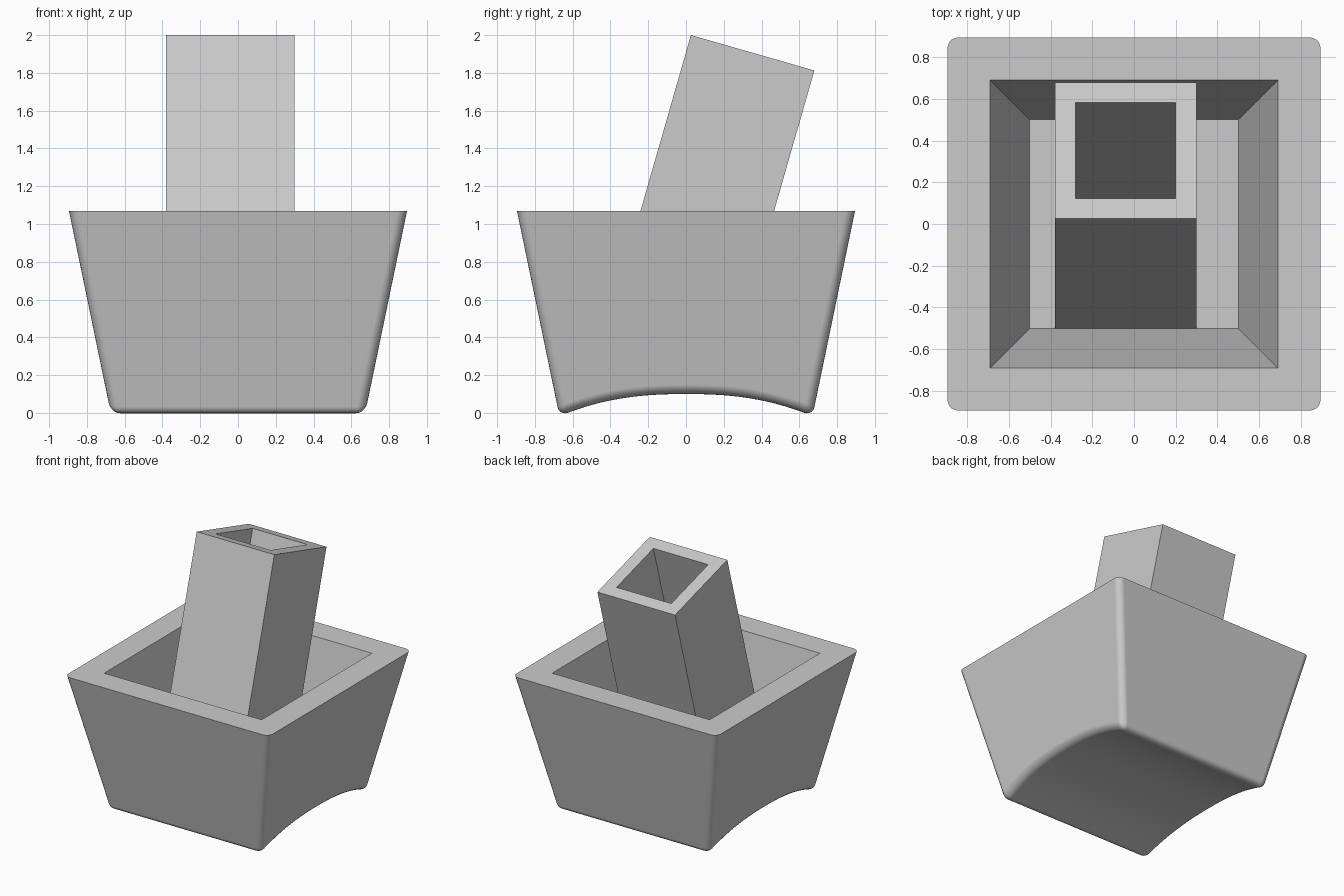
import bpy, bmesh, math
from mathutils import Vector

cube = bpy.data.objects.get("Cube")
if cube:
    bpy.data.objects.remove(cube, do_unlink=True)

RIM_Z, RIM_HALF, SLOPE = 1.07, 0.895, 0.207   # outer taper
FLOOR_Z, MOUTH_HALF = 0.16, 0.69              # cavity

grey = bpy.data.materials.new("plain grey")
grey.use_nodes = True
grey.diffuse_color = (0.6, 0.6, 0.6, 1)
grey.node_tree.nodes["Principled BSDF"].inputs["Base Color"].default_value = grey.diffuse_color


def make_object(name, bm):
    bmesh.ops.recalc_face_normals(bm, faces=bm.faces)
    mesh = bpy.data.meshes.new(name)
    bm.to_mesh(mesh)
    bm.free()
    mesh.materials.append(grey)
    obj = bpy.data.objects.new(name, mesh)
    bpy.context.collection.objects.link(obj)
    return obj


def square(bm, half, z):
    return [bm.verts.new((sx * half, sy * half, z))
            for sx, sy in ((-1, -1), (1, -1), (1, 1), (-1, 1))]


def wall(bm, low, high):
    """Four faces joining two loops of four corners."""
    for i in range(4):
        j = (i + 1) % 4
        bm.faces.new((low[i], low[j], high[j], high[i]))


# Tapered planter body with an arched underside
bm = bmesh.new()
rim = square(bm, RIM_HALF, RIM_Z)
foot_z, arch_z, steps = -0.017, 0.10, 20
foot_half = RIM_HALF - SLOPE * (RIM_Z - foot_z)
left, right = [], []
for i in range(steps + 1):
    t = 2 * i / steps - 1
    z = arch_z + (foot_z - arch_z) * abs(t) ** 2.4
    x = RIM_HALF - SLOPE * (RIM_Z - z)
    left.append(bm.verts.new((-x, t * foot_half, z)))
    right.append(bm.verts.new((x, t * foot_half, z)))
for i in range(steps):
    bm.faces.new((left[i], left[i + 1], right[i + 1], right[i]))
bm.faces.new(left + [rim[3], rim[0]])
bm.faces.new(right + [rim[2], rim[1]])
bm.faces.new((left[0], right[0], rim[1], rim[0]))
bm.faces.new((left[-1], right[-1], rim[2], rim[3]))
top = bm.faces.new(rim)
bmesh.ops.recalc_face_normals(bm, faces=bm.faces)

# Round the upright corners and the lower outline, leaving the rim sharp
inner_arch = {frozenset((a, b)) for a, b in zip(left[1:-1], right[1:-1])}
rounded = [e for e in bm.edges
           if e not in top.edges[:] and frozenset(e.verts) not in inner_arch]
bmesh.ops.bevel(bm, geom=rounded, offset=0.05, offset_type='OFFSET',
                segments=5, profile=0.5, affect='EDGES', clamp_overlap=True)

# Open the top and sink the tapered cavity
lid = [f for f in bm.faces if all(abs(v.co.z - RIM_Z) < 1e-4 for v in f.verts)]
bmesh.ops.delete(bm, geom=lid, context='FACES_ONLY')
mouth = square(bm, MOUTH_HALF, RIM_Z)
floor = square(bm, MOUTH_HALF - SLOPE * (RIM_Z - FLOOR_Z), FLOOR_Z)
wall(bm, floor, mouth)
bm.faces.new(floor)
border = [e for e in bm.edges if e.is_boundary]
bmesh.ops.triangle_fill(bm, edges=border, use_beauty=True, normal=(0, 0, 1))
body = make_object("planter_body", bm)

bpy.ops.object.select_all(action='DESELECT')
body.select_set(True)
bpy.context.view_layer.objects.active = body
bpy.ops.object.shade_smooth_by_angle(angle=math.radians(30))
weighted = body.modifiers.new("even_shading", 'WEIGHTED_NORMAL')
weighted.keep_sharp = True

# Leaning square tube standing on the cavity floor
LEAN, SIDE = math.radians(16), 0.68
axis = Vector((0, math.sin(LEAN), math.cos(LEAN)))
across = Vector((0, math.cos(LEAN), -math.sin(LEAN)))
corner = Vector((-0.38, 0.026, 2.0))


def tube_loops(bm, inset):
    high, low = [], []
    a, b = inset, SIDE - inset
    for x, s in ((a, a), (b, a), (b, b), (a, b)):
        p = corner + Vector((x, 0, 0)) + across * s
        high.append(bm.verts.new(p))
        low.append(bm.verts.new(p - axis * ((p.z - FLOOR_Z) / axis.z)))
    return low, high


bm = bmesh.new()
outer_low, outer_high = tube_loops(bm, 0)
inner_low, inner_high = tube_loops(bm, 0.1)
wall(bm, outer_low, outer_high)
wall(bm, inner_low, inner_high)
wall(bm, outer_high, inner_high)
wall(bm, outer_low, inner_low)
make_object("leaning_tube", bm)
